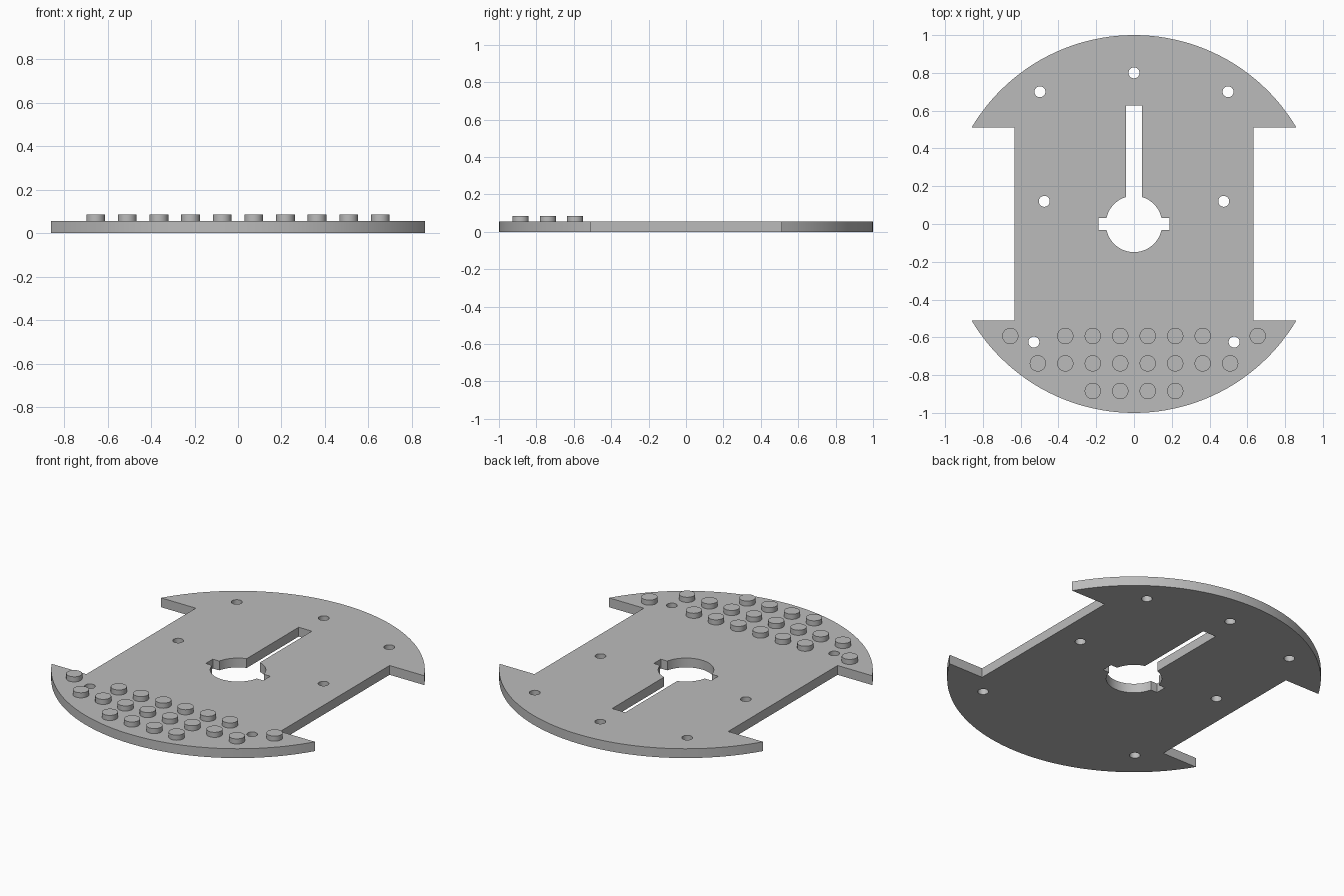
import bpy
import bmesh
from math import asin, acos, cos, sin, pi, radians, tau

THICK = 0.055
STUD_TOP = 0.085
STUD_R = 0.043
PITCH = 0.1455

if "Cube" in bpy.data.objects:
    bpy.data.objects.remove(bpy.data.objects["Cube"])

grey = bpy.data.materials.new("plain grey")
grey.use_nodes = True
colour = (0.5, 0.5, 0.5, 1)
grey.diffuse_color = colour
grey.node_tree.nodes["Principled BSDF"].inputs["Base Color"].default_value = colour


def arc(r, start, end, steps, cx=0, cy=0):
    return [(cx + r * cos(start + (end - start) * i / steps),
             cy + r * sin(start + (end - start) * i / steps)) for i in range(steps + 1)]


def circle(r, cx, cy, steps=32):
    return arc(r, 0, tau, steps, cx, cy)[:-1]


def finish(obj):
    bpy.ops.object.select_all(action="DESELECT")
    obj.select_set(True)
    bpy.context.view_layer.objects.active = obj
    bpy.ops.object.shade_smooth_by_angle(angle=radians(30))


def extruded(name, loops, z0, z1):
    """Fill closed 2D loops (inner ones become holes) and give them thickness."""
    curve = bpy.data.curves.new(name + "_outline", "CURVE")
    curve.dimensions = "2D"
    curve.fill_mode = "BOTH"
    curve.extrude = (z1 - z0) / 2
    for loop in loops:
        spline = curve.splines.new("POLY")
        spline.points.add(len(loop) - 1)
        for point, (x, y) in zip(spline.points, loop):
            point.co = (x, y, 0, 1)
        spline.use_cyclic_u = True
    temp = bpy.data.objects.new(name + "_outline", curve)
    bpy.context.collection.objects.link(temp)
    bpy.context.view_layer.update()
    graph = bpy.context.evaluated_depsgraph_get()
    mesh = bpy.data.meshes.new_from_object(temp.evaluated_get(graph))
    bpy.data.objects.remove(temp)

    # Weld the caps to the walls and stand the part on its base height
    bm = bmesh.new()
    bm.from_mesh(mesh)
    bmesh.ops.remove_doubles(bm, verts=bm.verts, dist=0.0001)
    bmesh.ops.translate(bm, verts=bm.verts, vec=(0, 0, (z0 + z1) / 2))
    bmesh.ops.recalc_face_normals(bm, faces=bm.faces)
    bm.to_mesh(mesh)
    bm.free()
    mesh.name = name
    mesh.materials.clear()
    mesh.materials.append(grey)
    obj = bpy.data.objects.new(name, mesh)
    bpy.context.collection.objects.link(obj)
    finish(obj)
    return obj


# Outer outline: round disc with a wide wheel notch on each side
notch_x, notch_y = 0.633, 0.51
tip = asin(notch_y)
outline = arc(1, tip, pi - tip, 48)
outline += [(-notch_x, notch_y), (-notch_x, -notch_y)]
outline += arc(1, pi + tip, tau - tip, 48)
outline += [(notch_x, -notch_y), (notch_x, notch_y)]

# Keyhole: round centre with a long slot and two side tabs
hole_r, slot_x, slot_y, tab_x, tab_y = 0.149, 0.043, 0.628, 0.188, 0.033
side, top = asin(tab_y / hole_r), acos(slot_x / hole_r)
keyhole = [(tab_x, -tab_y), (tab_x, tab_y)]
keyhole += arc(hole_r, side, top, 14)
keyhole += [(slot_x, slot_y), (-slot_x, slot_y)]
keyhole += arc(hole_r, pi - top, pi - side, 14)
keyhole += [(-tab_x, tab_y), (-tab_x, -tab_y)]
keyhole += arc(hole_r, pi + side, tau - side, 32)

# Screw holes, mirrored left to right
screws = [circle(0.029, 0, 0.8)]
for x, y in ((0.498, 0.7), (0.475, 0.12), (0.53, -0.625)):
    screws += [circle(0.029, s * x, y) for s in (-1, 1)]

extruded("base_plate", [outline, keyhole] + screws, 0, THICK)

# Rows of round studs at the front; the first row skips the screw holes
for y, columns in ((-0.593, (0, 1, 2, 4)), (-0.738, (0, 1, 2, 3)), (-0.884, (0, 1))):
    for column in columns:
        for s in (-1, 1):
            x = s * (column + 0.5) * PITCH
            bpy.ops.mesh.primitive_cylinder_add(
                vertices=32, radius=STUD_R, depth=STUD_TOP - THICK,
                location=(x, y, (THICK + STUD_TOP) / 2))
            stud = bpy.context.object
            stud.name = "stud"
            stud.data.materials.append(grey)
            finish(stud)
